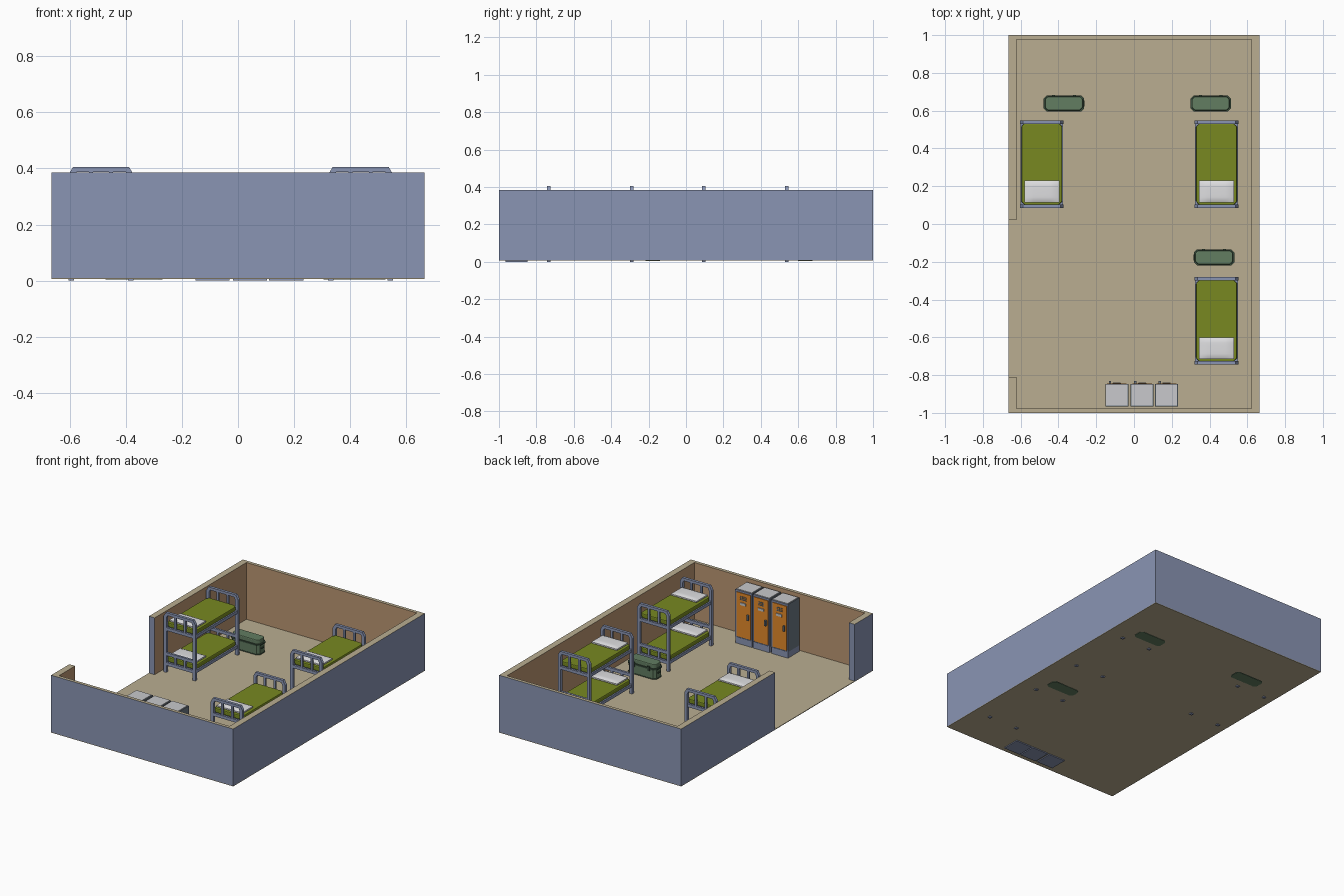
import bpy, bmesh

if "Cube" in bpy.data.objects:
    bpy.data.objects.remove(bpy.data.objects["Cube"])


def lin(c):
    c /= 255
    return c / 12.92 if c <= 0.04045 else ((c + 0.055) / 1.055) ** 2.4


def mat(name, r, g, b):
    m = bpy.data.materials.new(name)
    m.diffuse_color = (lin(r), lin(g), lin(b), 1)
    m.use_nodes = True
    m.node_tree.nodes["Principled BSDF"].inputs["Base Color"].default_value = m.diffuse_color
    return m


BLUE = mat("blue_grey_paint", 138, 149, 180)
TAN = mat("tan_floor", 186, 174, 145)
BROWN = mat("brown_inner_wall", 188, 151, 115)
OLIVE = mat("olive_blanket", 120, 137, 33)
WHITE = mat("white_linen", 222, 222, 224)
GREEN = mat("green_trunk", 98, 125, 97)
DARKGREEN = mat("dark_green_trim", 62, 84, 66)
ORANGE = mat("orange_door", 228, 138, 42)
STEEL = mat("steel_grey", 108, 120, 132)
LIGHT = mat("light_grey_top", 200, 201, 204)


def box(bm, x0, x1, y0, y1, z0, z1):
    """Add an axis-aligned box to bm."""
    v = bmesh.ops.create_cube(bm, size=1)["verts"]
    bmesh.ops.scale(bm, verts=v, vec=(x1 - x0, y1 - y0, z1 - z0))
    bmesh.ops.translate(bm, verts=v, vec=((x0 + x1) / 2, (y0 + y1) / 2, (z0 + z1) / 2))


def prism(bm, outline, depth):
    """Extrude a closed outline of 3D points along the depth vector."""
    f = bm.faces.new([bm.verts.new(p) for p in outline])
    new = bmesh.ops.extrude_face_region(bm, geom=[f], use_keep_orig=True)["geom"]
    bmesh.ops.translate(bm, verts=[g for g in new if isinstance(g, bmesh.types.BMVert)], vec=depth)


def chamfer_box(bm, hx, hy, c, z0, z1):
    """Box with cut vertical corners, centred on the origin."""
    pts = [(hx, hy - c), (hx - c, hy), (c - hx, hy), (-hx, hy - c),
           (-hx, c - hy), (c - hx, -hy), (hx - c, -hy), (hx, c - hy)]
    prism(bm, [(x, y, z0) for x, y in pts], (0, 0, z1 - z0))


def finish(bm, name, mats, loc=(0, 0, 0), bevel=0, segments=1):
    bmesh.ops.recalc_face_normals(bm, faces=bm.faces)
    me = bpy.data.meshes.new(name)
    bm.to_mesh(me)
    bm.free()
    ob = bpy.data.objects.new(name, me)
    bpy.context.collection.objects.link(ob)
    for m in mats:
        me.materials.append(m)
    ob.location = loc
    if bevel:
        b = ob.modifiers.new("bevel", "BEVEL")
        b.width, b.segments, b.limit_method = bevel, segments, "ANGLE"
    return ob


# Room: thin floor and a wall with a wide gap on the left
X, Y, IX, IY, FLOOR, TOP = 0.665, 1.0, 0.623, 0.978, 0.01, 0.385
bm = bmesh.new()
box(bm, -X, X, -Y, Y, 0.006, FLOOR)
finish(bm, "floor", [TAN])

bm = bmesh.new()
plan = [(-X, 0.02), (-X, Y), (X, Y), (X, -Y), (-X, -Y), (-X, -0.81),
        (-IX, -0.81), (-IX, -IY), (IX, -IY), (IX, IY), (-IX, IY), (-IX, 0.02)]
prism(bm, [(x, y, 0.007) for x, y in plan], (0, 0, TOP - 0.007))
for f in bm.faces:
    f.normal_update()
    c = f.calc_center_median()
    if abs(f.normal.z) > 0.5:
        f.material_index = 1
    elif abs(c.x) < 0.63 and abs(c.y) < 0.985:
        f.material_index = 2
finish(bm, "walls", [BLUE, TAN, BROWN])


# Bunk beds
def bunk(cx, cy, tag):
    hl, w, t = 0.231, 0.116, 0.018
    loc = (cx, cy, 0)
    bm = bmesh.new()
    half = [(w, 0), (w, 0.378), (0.1, 0.405)]
    inner = [(0.088, 0.387), (0.096, 0.37), (0.096, 0)]
    arch = half + [(-x, z) for x, z in half[::-1]]
    arch += [(-x, z) for x, z in inner[::-1]] + inner
    for s in (-1, 1):
        yc = s * (hl - t / 2)
        y0, y1 = yc - t / 2, yc + t / 2
        prism(bm, [(x, y0, z) for x, z in arch], (0, t, 0))
        for z in (0.055, 0.12, 0.285):              # cross rails
            box(bm, -0.098, 0.098, y0 + 0.002, y1 - 0.002, z, z + 0.02)
        for x in (-0.036, 0.036):                   # upright bars
            for z0, z1 in ((0.065, 0.13), (0.295, 0.392)):
                box(bm, x - 0.007, x + 0.007, yc - 0.006, yc + 0.006, z0, z1)
        for z in (0.055, 0.285):                    # side rails
            xs = sorted((s * 0.1, s * 0.113))
            box(bm, *xs, -hl + t, hl - t, z, z + 0.02)
    for z in (0.06, 0.29):                          # bed base
        box(bm, -0.1, 0.1, -hl + t, hl - t, z, z + 0.008)
    finish(bm, "bunk_frame_" + tag, [BLUE], loc)
    for level, z in (("lower", 0.066), ("upper", 0.296)):
        bm = bmesh.new()
        chamfer_box(bm, 0.108, hl - t + 0.004, 0.018, z + 0.009, z + 0.038)
        finish(bm, f"{level}_mattress_{tag}", [OLIVE], loc, 0.006, 2)
        # Pillow: flattened, softly rounded block
        bm = bmesh.new()
        box(bm, -0.093, 0.093, -0.058, 0.058, -0.013, 0.013)
        bmesh.ops.subdivide_edges(bm, edges=bm.edges, cuts=7, use_grid_fill=True)
        for v in bm.verts:
            u, q = v.co.x / 0.093, v.co.y / 0.058
            v.co.z *= 0.35 + 0.65 * max(0, (1 - u ** 4) * (1 - q ** 4)) ** 0.5
        p = finish(bm, f"{level}_pillow_{tag}", [WHITE], (cx, cy - 0.146, z + 0.047))
        for o in bpy.context.selected_objects:
            o.select_set(False)
        bpy.context.view_layer.objects.active = p
        p.select_set(True)
        bpy.ops.object.shade_smooth_by_angle(angle=0.9)


bunk(-0.488, 0.317, "left")
bunk(0.437, 0.317, "right_back")
bunk(0.437, -0.512, "right_front")


# Trunks at the foot of each bed
def trunk(cx, cy, tag):
    loc = (cx, cy, 0)
    bm = bmesh.new()
    chamfer_box(bm, 0.102, 0.039, 0.016, 0.004, 0.072)
    finish(bm, "trunk_body_" + tag, [GREEN], loc)
    bm = bmesh.new()
    chamfer_box(bm, 0.1, 0.037, 0.015, 0.076, 0.108)
    finish(bm, "trunk_lid_" + tag, [GREEN], loc, 0.006, 2)
    bm = bmesh.new()
    chamfer_box(bm, 0.107, 0.043, 0.017, 0.07, 0.079)
    chamfer_box(bm, 0.105, 0.042, 0.017, 0.006, 0.014)
    for x in (-0.055, 0.055):                       # clasps
        box(bm, x - 0.008, x + 0.008, 0.038, 0.045, 0.06, 0.09)
    for s in (-1, 1):                               # end handles
        xs = sorted((s * 0.1, s * 0.108))
        box(bm, *xs, -0.015, 0.015, 0.045, 0.053)
    finish(bm, "trunk_trim_" + tag, [DARKGREEN], loc)


trunk(-0.371, 0.638, "left")
trunk(0.406, 0.638, "right_back")
trunk(0.424, -0.177, "right_front")


# Lockers along the front wall, doors facing the back
for i, cx in enumerate((-0.091, 0.043, 0.172)):
    n, loc = str(i + 1), (cx, -0.906, 0)
    bm = bmesh.new()
    box(bm, -0.061, 0.061, -0.06, 0.056, 0.05, 0.364)
    finish(bm, "locker_body_" + n, [STEEL], loc)
    bm = bmesh.new()
    box(bm, -0.061, 0.061, -0.06, 0.059, 0, 0.052)
    for x in (-0.061, 0.053):                       # door surround
        box(bm, x, x + 0.008, 0.055, 0.06, 0.052, 0.364)
    box(bm, -0.061, 0.061, 0.055, 0.06, 0.353, 0.364)
    finish(bm, "locker_plinth_and_surround_" + n, [BLUE], loc)
    bm = bmesh.new()
    box(bm, -0.056, 0.056, -0.055, 0.055, 0.362, 0.368)
    finish(bm, "locker_top_" + n, [LIGHT], loc)
    bm = bmesh.new()
    box(bm, -0.052, 0.052, 0.054, 0.061, 0.058, 0.35)
    finish(bm, "locker_door_" + n, [ORANGE], loc)
    bm = bmesh.new()
    for z in (0.305, 0.315, 0.325):                 # vent slats
        box(bm, -0.022, 0.022, 0.06, 0.064, z, z + 0.004)
    box(bm, -0.042, -0.03, 0.06, 0.074, 0.185, 0.22)
    finish(bm, "locker_vents_and_handle_" + n, [STEEL], loc)
    bm = bmesh.new()
    box(bm, -0.02, 0.02, 0.06, 0.066, 0.272, 0.288)
    finish(bm, "locker_card_holder_" + n, [LIGHT], loc)
